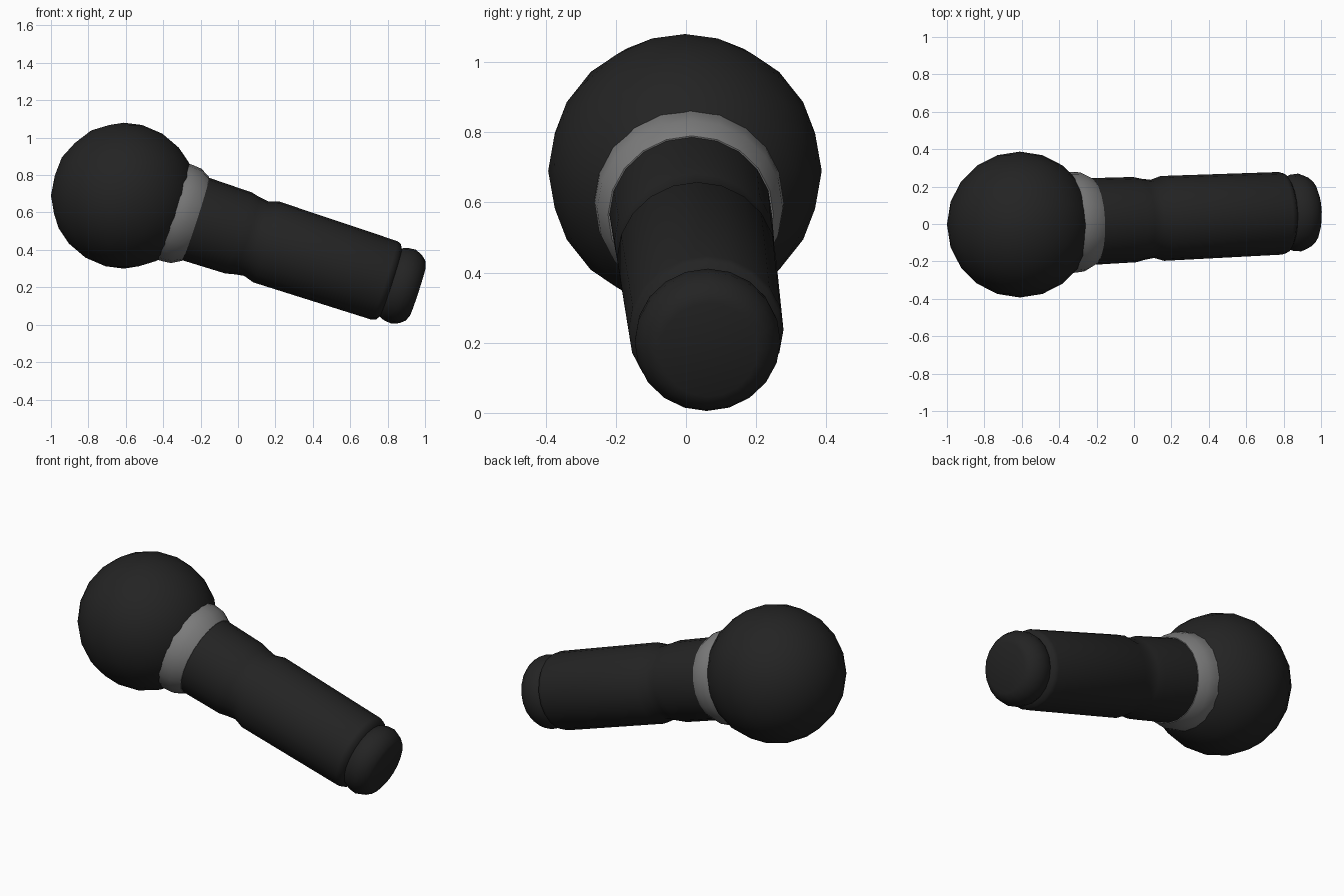
import bpy, bmesh, math
from mathutils import Vector

if "Cube" in bpy.data.objects:
    bpy.data.objects.remove(bpy.data.objects["Cube"])

HEAD = Vector((-0.61, -0.003, 0.69))
AXIS = Vector((0.95, 0.041, -0.309)).normalized()
ROT = AXIS.to_track_quat('Z', 'Y')
SIDES = 20


def material(name, v):
    m = bpy.data.materials.new(name)
    m.diffuse_color = (v, v, v, 1)
    m.use_nodes = True
    m.node_tree.nodes["Principled BSDF"].inputs["Base Color"].default_value = m.diffuse_color
    return m


black = material("matte black", 0.017)
grey = material("metal grey", 0.2)


def finish(name, bm, mat, angle):
    me = bpy.data.meshes.new(name)
    bmesh.ops.recalc_face_normals(bm, faces=bm.faces)
    bm.to_mesh(me)
    bm.free()
    me.materials.append(mat)
    ob = bpy.data.objects.new(name, me)
    ob.location = HEAD
    bpy.context.collection.objects.link(ob)
    bpy.ops.object.select_all(action='DESELECT')
    ob.select_set(True)
    bpy.context.view_layer.objects.active = ob
    bpy.ops.object.shade_smooth_by_angle(angle=math.radians(angle))
    return ob


def lathe(name, profile, mat, angle=50):
    """Turn (distance along axis, radius) points around the microphone axis."""
    bm = bmesh.new()
    rings = []
    for s, r in profile:
        rings.append([bm.verts.new(ROT @ Vector((
            r * math.cos(2 * math.pi * i / SIDES),
            r * math.sin(2 * math.pi * i / SIDES), s))) for i in range(SIDES)])
    for a, b in zip(rings, rings[1:]):
        for i in range(SIDES):
            j = (i + 1) % SIDES
            bm.faces.new((a[i], a[j], b[j], b[i]))
    bm.faces.new(rings[0])
    bm.faces.new(rings[-1])
    return finish(name, bm, mat, angle)


# ball head
bm = bmesh.new()
bmesh.ops.create_icosphere(bm, subdivisions=3, radius=0.39)
finish("ball_head", bm, black, 60)

# grey collar under the head
lathe("collar", [(0.255, 0.27), (0.30, 0.27), (0.35, 0.265), (0.403, 0.236)], grey)

# neck, waist, body, and end groove
lathe("handle", [(0.39, 0.232), (0.645, 0.228), (0.692, 0.217), (0.745, 0.209),
                 (0.802, 0.227), (1.466, 0.221), (1.488, 0.214), (1.502, 0.19),
                 (1.54, 0.185)], black)

# rounded end cap
lathe("end_cap", [(1.495, 0.185), (1.508, 0.195), (1.53, 0.204), (1.575, 0.208),
                  (1.612, 0.193), (1.64, 0.17), (1.653, 0.14)], black)
